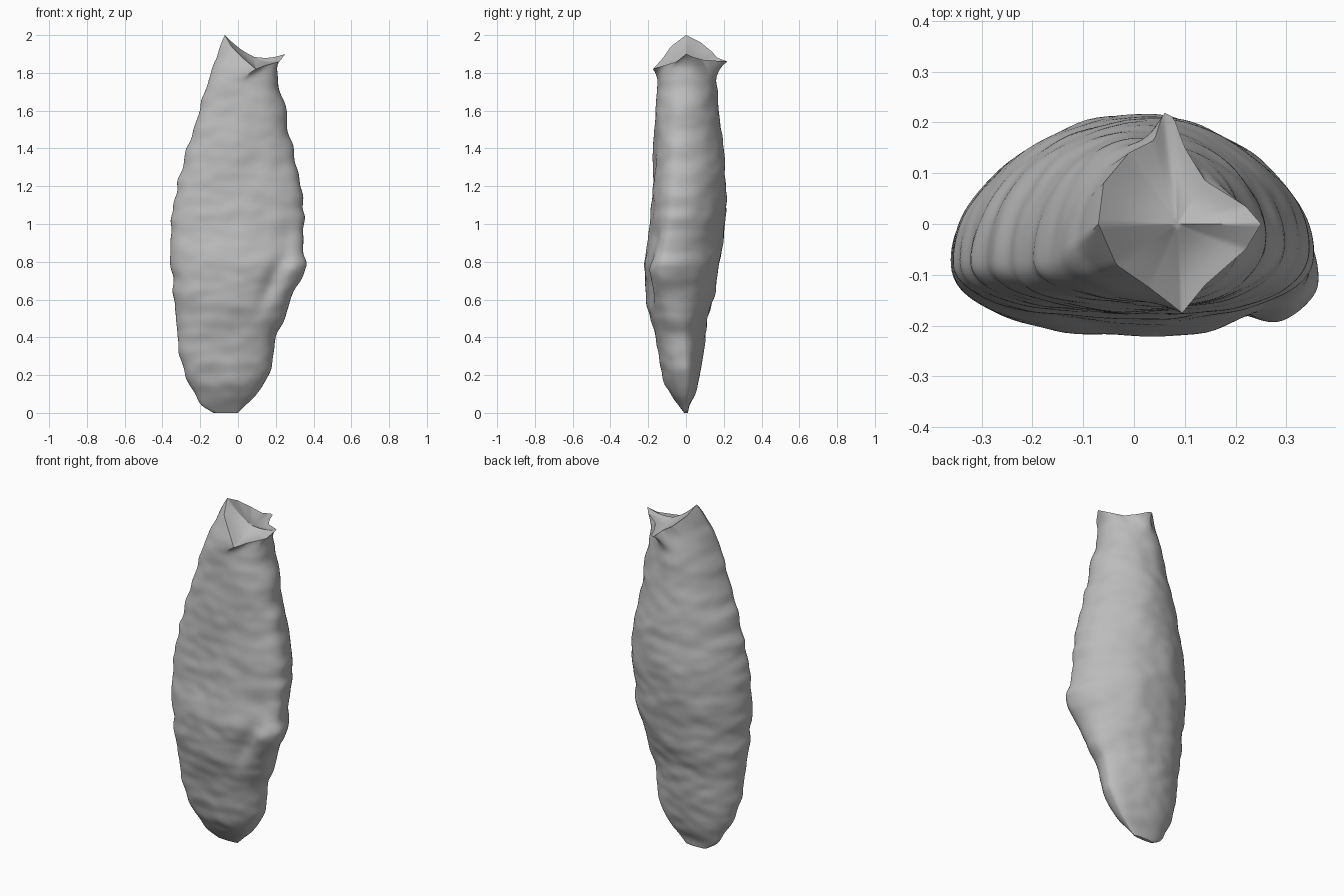
import bpy, bmesh, math
from mathutils import Vector, noise

cube = bpy.data.objects.get("Cube")
if cube:
    bpy.data.objects.remove(cube)

AROUND, RINGS, NECK, CAP = 112, 130, 16, 12
NECK_Z = 1.74

# Outline at each height: z, left x, right x, front y, back y, left edge y, right edge y
OUTLINE = [
    (0.00, -.13, .00, -.01, .01, .00, .00),
    (0.04, -.19, .04, -.04, .02, -.01, .00),
    (0.10, -.225, .10, -.08, .05, -.02, .00),
    (0.20, -.28, .165, -.125, .075, -.04, .00),
    (0.40, -.32, .205, -.165, .10, -.06, -.02),
    (0.60, -.34, .28, -.21, .145, -.07, -.07),
    (0.68, -.345, .315, -.214, .16, -.07, -.10),
    (0.77, -.355, .362, -.216, .175, -.07, -.11),
    (0.87, -.36, .345, -.212, .19, -.07, -.09),
    (1.00, -.352, .35, -.19, .205, -.07, -.06),
    (1.20, -.32, .333, -.177, .212, -.07, -.04),
    (1.40, -.27, .285, -.172, .198, -.07, -.03),
    (1.60, -.205, .25, -.16, .175, -.07, -.02),
    (1.80, -.145, .205, -.148, .155, -.06, .00),
    (1.90, -.12, .20, -.14, .15, -.05, .00),
]

# Flared rim round the striking platform: turn in quarters, then x, y, z
RIM = [
    (0.0, .25, .00, 1.90), (0.3, .22, .035, 1.885), (0.6, .14, .085, 1.87),
    (0.8, .10, .15, 1.865), (0.95, .078, .21, 1.86), (1.05, .058, .22, 1.86),
    (1.2, .04, .165, 1.88), (1.5, -.01, .14, 1.91), (1.75, -.06, .08, 1.96),
    (2.0, -.07, .00, 2.00), (2.3, -.035, -.08, 1.94), (2.6, .03, -.125, 1.875),
    (3.0, .095, -.175, 1.82), (3.3, .14, -.12, 1.838), (3.7, .22, -.05, 1.86),
    (4.0, .25, .00, 1.90),
]


def sample(table, key, smooth=True):
    """Interpolate the rows of a table at a key."""
    for i in range(len(table) - 1):
        a, b = table[i], table[i + 1]
        if key <= b[0]:
            break
    before, after = table[max(i - 1, 0)], table[min(i + 2, len(table) - 1)]
    t = (key - a[0]) / (b[0] - a[0])
    row = []
    for p, q, r, s, k in zip(before[1:], a[1:], b[1:], after[1:], range(9)):
        if not smooth:
            row.append(q + (r - q) * t)
            continue
        span = b[0] - a[0]
        m0 = (r - p) / (b[0] - before[0]) * span
        m1 = (s - q) / (after[0] - a[0]) * span
        row.append((2*t**3 - 3*t*t + 1) * q + (t**3 - 2*t*t + t) * m0
                   + (3*t*t - 2*t**3) * r + (t**3 - t*t) * m1)
    return row


def bump(x, z, cx, cz, wx, wz, lean=0.0):
    dx, dz = x - cx - lean * (z - cz), z - cz
    return math.exp(-(dx / wx) ** 2 - (dz / wz) ** 2)


def body_point(z, turn):
    """Domed back and flatter front, meeting at two rough side edges."""
    left, right, front, back, edge_l, edge_r = sample(OUTLINE, z)
    c, s = math.cos(turn), math.sin(turn)
    x = (left + right) / 2 + (right - left) / 2 * c
    edge = edge_l + (edge_r - edge_l) * (c + 1) / 2
    if s >= 0:
        y = edge + (back - edge) * s ** 1.08
    else:
        y = edge + (front - edge) * (-s) ** 0.82
    # Ripples and chipped edges
    fade = min(1, z / 0.15)
    broad = noise.noise(Vector((x * 5, y * 5 + 3, z * 6)))
    fine = noise.noise(Vector((x * 11 + 7, y * 9, z * 17)))
    chip = noise.noise(Vector((c * 2, 4.5, z * 13)))
    x += fade * (0.012 * chip * c * abs(c) ** 3 + 0.003 * fine * c)
    y += fade * (0.011 * broad + 0.006 * fine) * s
    # Deep flake scar on the front and the knob beside it
    if s < 0:
        y += -s * (0.032 * bump(x, z, .19, .71, .05, .17, .42)
                   + 0.02 * bump(x, z, .26, .93, .06, .05)
                   - 0.022 * bump(x, z, .30, .76, .05, .07, .3)
                   + 0.012 * bump(x, z, -.25, .52, .09, .05))
    return Vector((x, y, z))


turns = [2 * math.pi * i / AROUND for i in range(AROUND)]
rim = [Vector(sample(RIM, t / (math.pi / 2), False)) for t in turns]
rings = [[body_point(NECK_Z * k / RINGS, t) for t in turns] for k in range(RINGS + 1)]

# Neck sweeping up and out to the rim
for k in range(1, NECK + 1):
    f = k / NECK
    ring = []
    for t, r in zip(turns, rim):
        z = NECK_Z + (r.z - NECK_Z) * f
        p = body_point(min(z, 1.88), t)
        p = p.lerp(r, f ** (2.2 + 1.8 * math.cos(t) ** 2 * (math.cos(t) > 0)))
        p.z = z
        ring.append(p)
    rings.append(ring)

# Shallow dished platform
centre = Vector((.085, .0, 1.885))
for k in range(1, CAP):
    f = k / CAP
    ring = [r.lerp(centre, f) for r in rim]
    for p in ring:
        p.z -= 0.012 * math.sin(math.pi * f)
    rings.append(ring)

bm = bmesh.new()
loops = [[bm.verts.new(p) for p in ring] for ring in rings]
for low, high in zip(loops, loops[1:]):
    for i in range(AROUND):
        j = (i + 1) % AROUND
        bm.faces.new((low[i], low[j], high[j], high[i]))
bm.faces.new(loops[0][::-1])
tip = bm.verts.new(centre)
for i in range(AROUND):
    bm.faces.new((loops[-1][i], loops[-1][(i + 1) % AROUND], tip))

mesh = bpy.data.meshes.new("stone_blade")
bm.to_mesh(mesh)
bm.free()
blade = bpy.data.objects.new("stone_blade", mesh)
bpy.context.collection.objects.link(blade)

# Plain grey stone
stone = bpy.data.materials.new("grey_stone")
stone.use_nodes = True
grey = (0.5, 0.5, 0.5, 1)
stone.diffuse_color = grey
stone.node_tree.nodes["Principled BSDF"].inputs["Base Color"].default_value = grey
mesh.materials.append(stone)

bpy.context.view_layer.objects.active = blade
blade.select_set(True)
bpy.ops.object.shade_smooth_by_angle(angle=math.radians(50))
